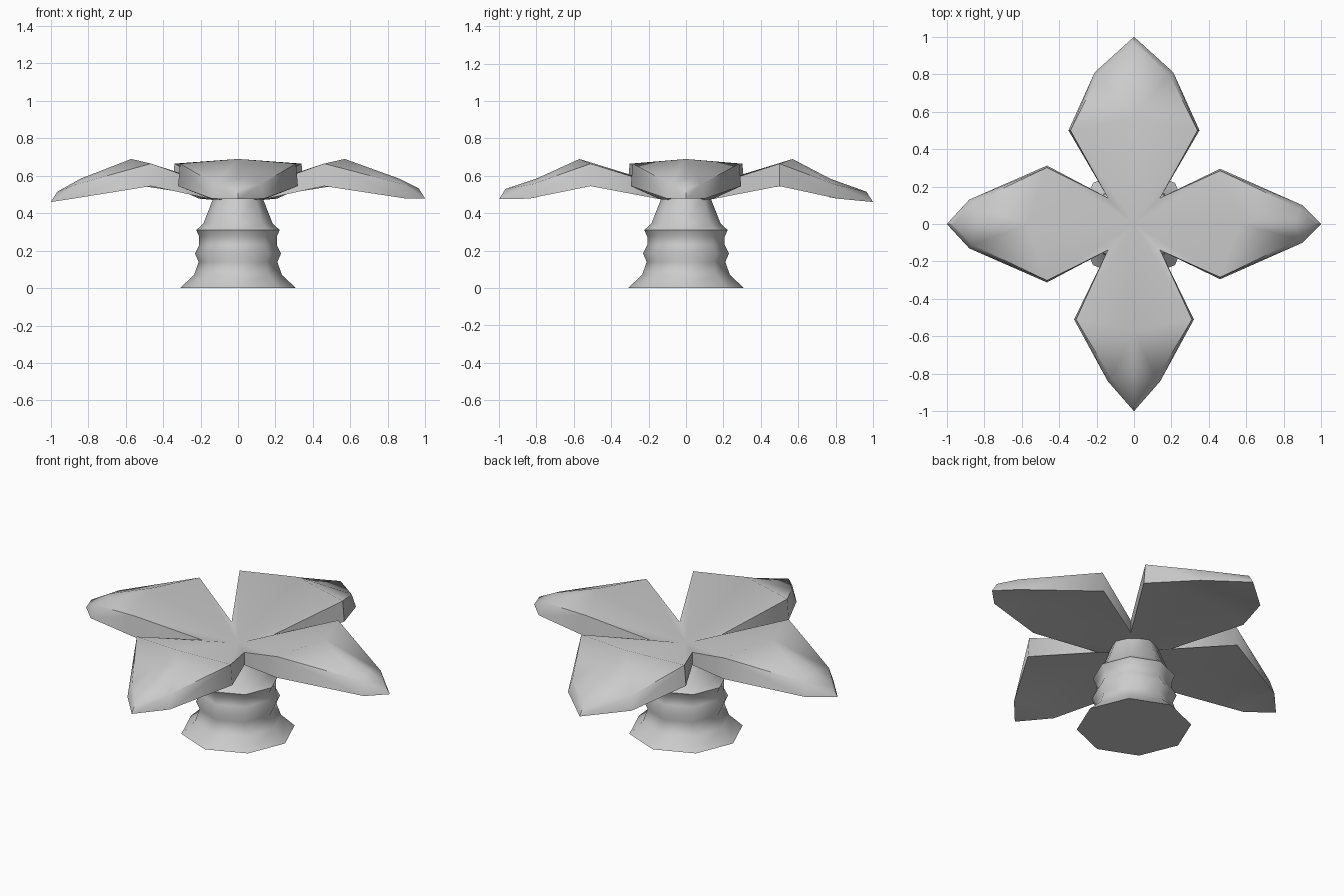
import bpy, bmesh, math

if "Cube" in bpy.data.objects:
    bpy.data.objects.remove(bpy.data.objects["Cube"])


def finish(bm, name):
    bmesh.ops.remove_doubles(bm, verts=bm.verts, dist=0.0005)
    bmesh.ops.recalc_face_normals(bm, faces=bm.faces)
    mesh = bpy.data.meshes.new(name)
    bm.to_mesh(mesh)
    bm.free()
    ob = bpy.data.objects.new(name, mesh)
    bpy.context.collection.objects.link(ob)
    bpy.ops.object.select_all(action='DESELECT')
    ob.select_set(True)
    bpy.context.view_layer.objects.active = ob
    bpy.ops.object.shade_smooth_by_angle(angle=math.radians(58))
    return ob


# Ringed trunk: eight-sided lathe (radius, height)
profile = [(0.31, 0), (0.235, 0.07), (0.21, 0.14), (0.23, 0.185), (0.207, 0.23),
           (0.207, 0.275), (0.223, 0.31), (0.185, 0.345), (0.13, 0.485)]
bm = bmesh.new()
rings = [[bm.verts.new((r * math.cos(k * math.pi / 4), r * math.sin(k * math.pi / 4), z))
          for k in range(8)] for r, z in profile]
for a, b in zip(rings, rings[1:]):
    for k in range(8):
        n = (k + 1) % 8
        bm.faces.new((a[k], a[n], b[n], b[k]))
bm.faces.new(rings[0][::-1])
bm.faces.new(rings[-1])
finish(bm, "trunk")


# Crown: four thick drooping leaves meeting in the middle
def add_leaf(bm, angle, mid, shoulder, tip_z):
    c, s = math.cos(angle), math.sin(angle)

    def vert(u, v, z):
        return bm.verts.new((u * c - v * s, u * s + v * c, z))

    (mu, mv), (su, sv) = mid, shoulder
    layers = []
    # Upper layer is slightly inset towards the tip; lower layer is the full outline
    for inset, zs in ((0.035, (0.515, 0.55, 0.665, 0.69, 0.555, 0.585, tip_z + 0.055)),
                      (0.0, (0.465, 0.475, 0.545, 0.555, 0.478, 0.485, tip_z))):
        spine = [vert(0, 0, zs[0]), vert(0.57, 0, zs[3]),
                 vert(su - 0.04, 0, zs[5]), vert(1.0 - inset, 0, zs[6])]
        edges = []
        for side in (1, -1):
            edge = [vert(0.14, side * 0.14, zs[1]),
                    vert(mu, side * (mv - inset * 0.3), zs[2]),
                    vert(su - inset * 0.5, side * (sv - inset * 0.5), zs[4])]
            bm.faces.new((spine[0], edge[0], edge[1], spine[1]))
            bm.faces.new((spine[1], edge[1], edge[2], spine[2]))
            bm.faces.new((spine[2], edge[2], spine[3]))
            edges.append(edge + [spine[3]])
        layers.append(edges)
    # Rim walls
    for top, low in zip(*layers):
        for i in range(3):
            bm.faces.new((top[i], top[i + 1], low[i + 1], low[i]))


bm = bmesh.new()
leaves = [((0.46, 0.295), (0.90, 0.10), 0.478), ((0.50, 0.35), (0.81, 0.21), 0.46),
          ((0.465, 0.312), (0.88, 0.13), 0.46), ((0.51, 0.32), (0.84, 0.14), 0.475)]
for i, (mid, shoulder, tip_z) in enumerate(leaves):
    add_leaf(bm, i * math.pi / 2, mid, shoulder, tip_z)
finish(bm, "leaf_crown")
